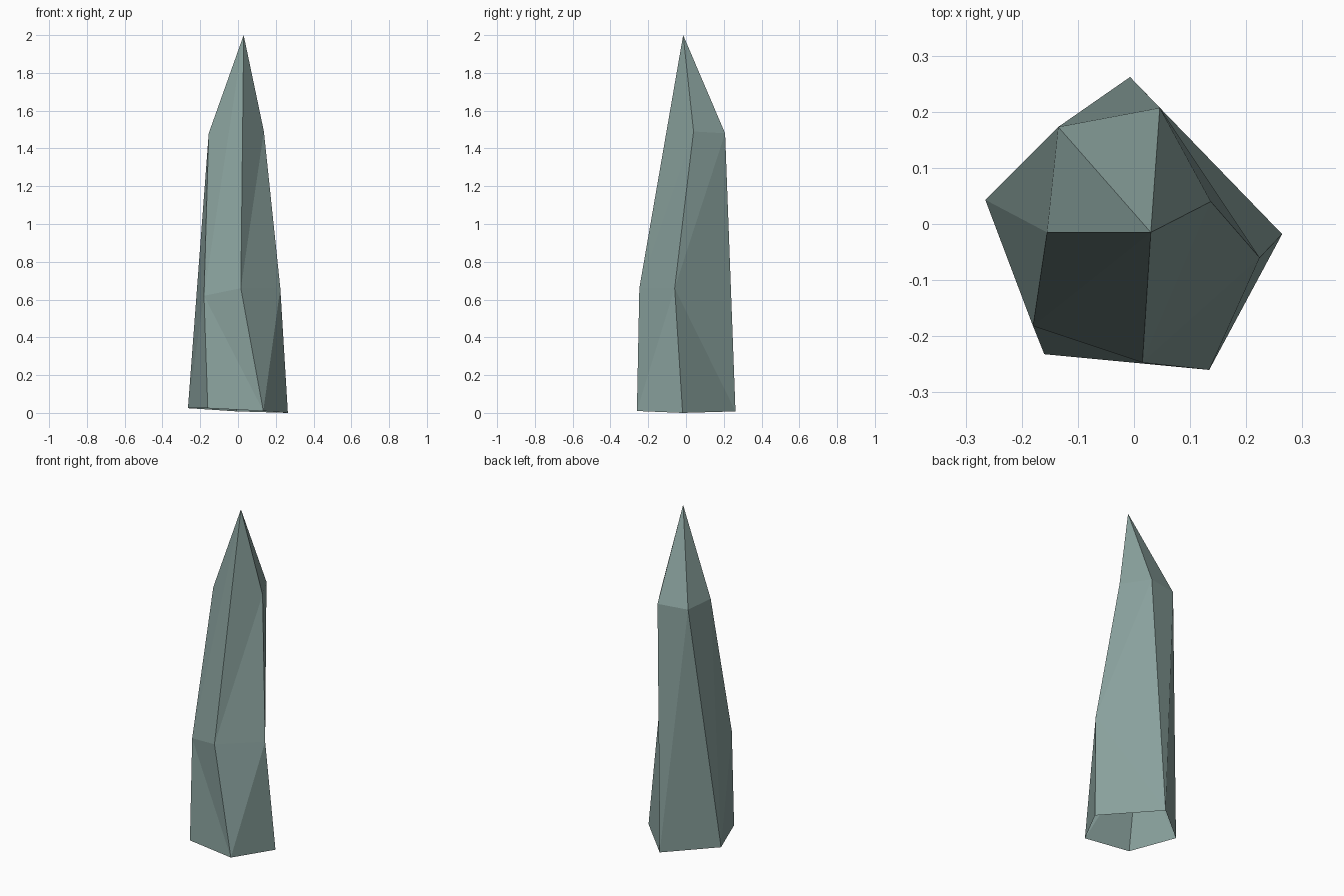
import bpy
import bmesh

if "Cube" in bpy.data.objects:
    bpy.data.objects.remove(bpy.data.objects["Cube"])

# Stone colour
mat = bpy.data.materials.new("grey_teal_crystal")
mat.diffuse_color = (0.25, 0.355, 0.335, 1.0)
mat.use_nodes = True
mat.node_tree.nodes["Principled BSDF"].inputs["Base Color"].default_value = mat.diffuse_color

# Cross-sections of the shard, counter-clockwise seen from above
base = [(-0.265, 0.043, 0.025), (-0.16, -0.232, 0.025), (0.134, -0.26, 0.01),
        (0.264, -0.018, 0.0), (-0.007, 0.262, 0.008)]
waist = [(-0.18, -0.182, 0.62), (0.015, -0.247, 0.66), (0.224, -0.06, 0.66)]
shoulder = [(0.137, 0.04, 1.49), (0.046, 0.207, 1.48),
            (-0.135, 0.173, 1.48), (-0.155, -0.015, 1.48)]
tip = (0.03, -0.015, 2.0)

bm = bmesh.new()
left, front_l, front_r, right, back = [bm.verts.new(p) for p in base]
w_left, w_front, w_right = [bm.verts.new(p) for p in waist]
s_right, s_back, s_left, s_front = [bm.verts.new(p) for p in shoulder]
apex = bm.verts.new(tip)

# Facets: lower band, long flanks, then the pointed cap (bottom stays open)
facets = [
    (left, front_l, w_left), (front_l, front_r, w_left),
    (w_left, front_r, w_front), (front_r, w_right, w_front),
    (front_r, right, w_right), (right, back, w_right),
    (w_right, back, s_back), (w_right, s_back, s_right),
    (back, s_left, s_back), (back, left, s_left),
    (left, s_front, s_left), (left, w_left, s_front),
    (w_front, w_right, s_right), (w_front, s_right, apex),
    (w_left, w_front, apex), (w_left, apex, s_front),
    (s_right, s_back, apex), (s_back, s_left, apex), (s_left, s_front, apex),
]
for f in facets:
    bm.faces.new(f)

mesh = bpy.data.meshes.new("crystal_shard")
bm.to_mesh(mesh)
bm.free()
mesh.materials.append(mat)
shard = bpy.data.objects.new("crystal_shard", mesh)
bpy.context.collection.objects.link(shard)
